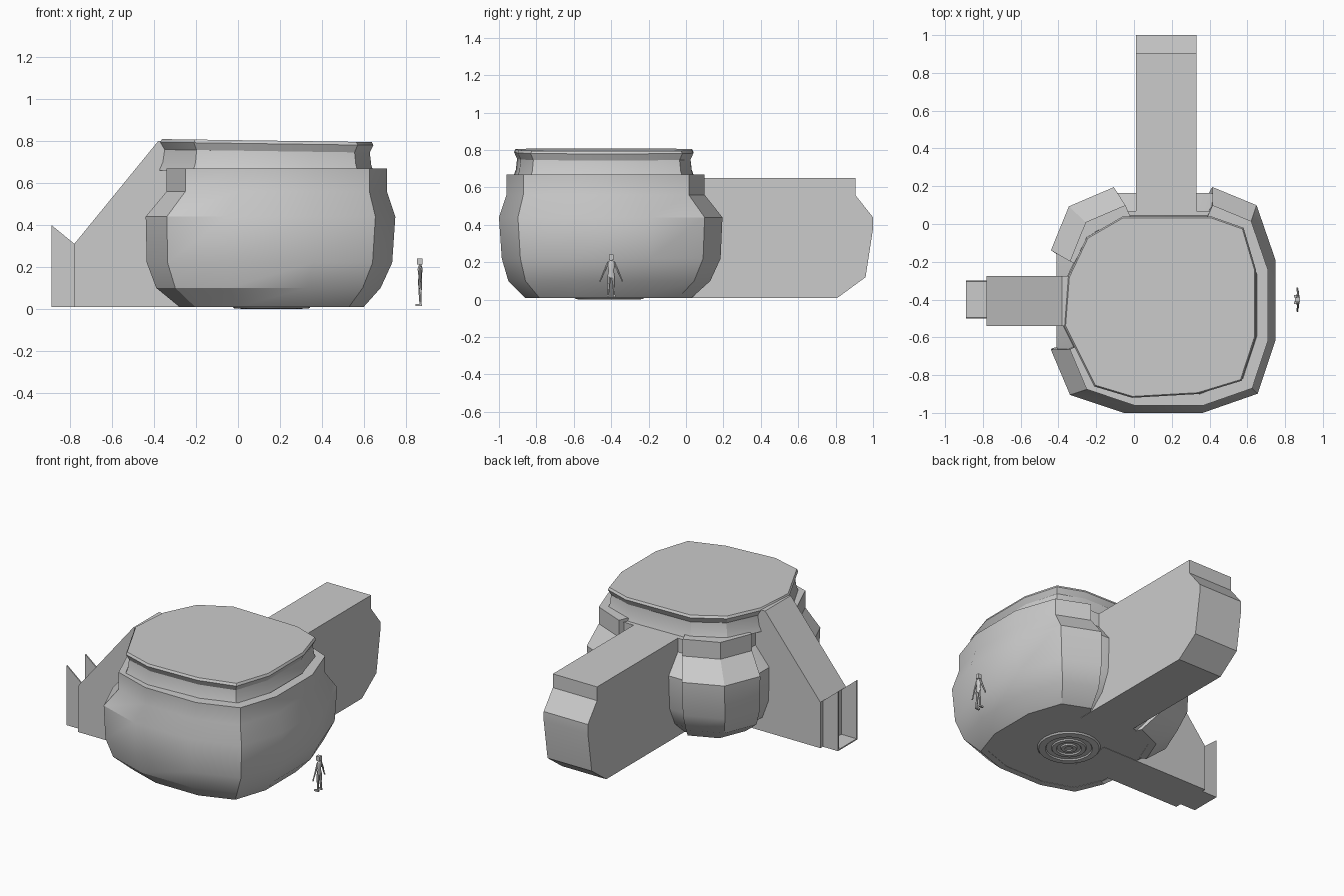
import bpy, bmesh, math
from mathutils import Vector, Matrix

cube = bpy.data.objects.get("Cube")
if cube:
    bpy.data.objects.remove(cube, do_unlink=True)

grey = bpy.data.materials.new("plain grey")
grey.use_nodes = True
grey.diffuse_color = (0.6, 0.6, 0.6, 1)
grey.node_tree.nodes["Principled BSDF"].inputs["Base Color"].default_value = (0.6, 0.6, 0.6, 1)


def finish(bm, name, angle=28):
    """Turn a bmesh into a shaded object."""
    bmesh.ops.recalc_face_normals(bm, faces=bm.faces)
    mesh = bpy.data.meshes.new(name)
    bm.to_mesh(mesh)
    bm.free()
    mesh.materials.append(grey)
    obj = bpy.data.objects.new(name, mesh)
    bpy.context.collection.objects.link(obj)
    bpy.ops.object.select_all(action='DESELECT')
    obj.select_set(True)
    bpy.context.view_layer.objects.active = obj
    bpy.ops.object.shade_smooth_by_angle(angle=math.radians(angle))
    return obj


def loft(name, rings, wrap=False, angle=28):
    """Skin closed rings; cap both ends, or join last ring to first."""
    bm = bmesh.new()
    rows = [[bm.verts.new(p) for p in ring] for ring in rings]
    n = len(rows[0])
    pairs = list(zip(rows, rows[1:])) + ([(rows[-1], rows[0])] if wrap else [])
    for a, b in pairs:
        for i in range(n):
            j = (i + 1) % n
            bm.faces.new((a[i], a[j], b[j], b[i]))
    if not wrap:
        bm.faces.new(rows[0])
        bm.faces.new(rows[-1])
    return finish(bm, name, angle)


def prism(name, profile, axis, lo, hi):
    """Extrude a side profile along x or y."""
    def place(t):
        return [(t, u, v) if axis == 'x' else (u, t, v) for u, v in profile]
    return loft(name, [place(lo), place(hi)])


# Twelve-sided plan with wider openings at the back and the arm side
plan = []
for turn, half in enumerate((0.35, 0.44, 0.44, 0.35)):
    for x, y in ((1, -half), (1, half), (0.83, 0.84)):
        for _ in range(turn):
            x, y = -y, x
        plan.append((x, y))


def plan_ring(x0, x1, y0, y1, z, inset=0):
    cx, cy = (x0 + x1) / 2, (y0 + y1) / 2
    rx, ry = (x1 - x0) / 2 - inset, (y1 - y0) / 2 - inset
    return [(cx + rx * x, cy + ry * y, z) for x, y in plan]


# Bulging shell: left, right, front, back limits and height
shell = [
    (-0.28, 0.60, -0.86, 0.03, 0.01),
    (-0.39, 0.68, -0.95, 0.13, 0.10),
    (-0.435, 0.735, -0.985, 0.185, 0.22),
    (-0.44, 0.75, -1.0, 0.195, 0.44),
    (-0.34, 0.71, -0.96, 0.10, 0.56),
    (-0.34, 0.71, -0.96, 0.10, 0.67),
]
lining = [
    (-0.28, 0.65, -0.90, 0.04, 0.67),
    (-0.24, 0.56, -0.82, -0.01, 0.01),
]
shell_rings = [plan_ring(*row) for row in shell + lining]


def shell_piece(name, indices):
    loft(name, [[ring[i] for ring in shell_rings] for i in indices])


shell_piece("main_shell", [7, 8, 9, 10, 11, 0, 1, 2, 3])
shell_piece("corner_shell", [4, 5, 6])

# Inner body seen in the openings
core = [plan_ring(*row[:4], min(max(row[4], 0.012), 0.65), inset=0.03) for row in shell]
loft("inner_body", core)

# Collar and slightly tilted roof
outline = [(-0.35, -0.28), (-0.25, -0.07), (-0.06, 0.04), (0.41, 0.04), (0.58, -0.02),
           (0.645, -0.24), (0.645, -0.60), (0.57, -0.83), (0.34, -0.90), (-0.01, -0.92),
           (-0.21, -0.86), (-0.37, -0.54)]


def collar_ring(scale, drop):
    cx, cy = 0.16, -0.43
    return [(cx + (x - cx) * scale, cy + (y - cy) * scale,
             0.795 + 0.014 * (0.64 - x) - drop) for x, y in outline]


loft("collar_roof", [collar_ring(s, d) for s, d in
                     ((1.01, 0.15), (0.98, 0.11), (0.965, 0.05), (1.0, 0.015), (0.985, 0.0))])

# Long rear wing
prism("rear_wing", [(-0.1, 0.01), (0.81, 0.01), (0.96, 0.12), (1.0, 0.38), (1.0, 0.44),
                    (0.905, 0.56), (0.905, 0.65), (-0.1, 0.65)], 'x', 0.01, 0.33)

# Sloping side wing with open end bay
prism("side_wing", [(0, 0.01), (-0.78, 0.01), (-0.78, 0.31), (-0.38, 0.80), (0, 0.78)],
      'y', -0.54, -0.275)
fin = [(-0.78, 0.01), (-0.89, 0.01), (-0.89, 0.40), (-0.78, 0.31)]
for side, y in (("front", -0.50), ("back", -0.308)):
    prism(side + "_end_fin", fin, 'y', y, y + 0.008)
prism("end_bay_floor", [(-0.78, 0.01), (-0.89, 0.01), (-0.89, 0.018), (-0.78, 0.018)],
      'y', -0.50, -0.30)

# Stepped rings under the base
steps = [(0.19, 0.014), (0.18, 0.003), (0.14, 0.0), (0.135, 0.008), (0.105, 0.008),
         (0.10, 0.0), (0.075, 0.0), (0.07, 0.008), (0.05, 0.008), (0.045, 0.0),
         (0.025, 0.0), (0.02, 0.006)]
loft("base_rings", [[(0.16 + r * math.cos(a), -0.41 + r * math.sin(a), z)
                     for a in (math.tau * i / 24 for i in range(24))] for r, z in steps])

# Standing scale figure
FX, FY = 0.868, -0.40


def limb(name, points, sides=6):
    """Tapered tube through (x, y, z, radius) points around the figure."""
    rings = []
    along = (Vector(points[-1][:3]) - Vector(points[0][:3])).to_track_quat('Z', 'Y').to_matrix()
    for x, y, z, r in points:
        centre = Vector((FX + x, FY + y, z))
        rings.append([centre + along @ Vector((r * math.cos(a), r * math.sin(a), 0))
                      for a in (math.tau * i / sides for i in range(sides))])
    return loft(name, rings, angle=40)


def box(name, centre, size):
    bm = bmesh.new()
    bmesh.ops.create_cube(bm, size=1, matrix=Matrix.Translation(centre) @ Matrix.Diagonal((*size, 1)))
    return finish(bm, name)


torso = [(0.009, 0.016, 0.115), (0.010, 0.019, 0.13), (0.008, 0.014, 0.155),
         (0.012, 0.021, 0.19), (0.008, 0.018, 0.205), (0.005, 0.006, 0.209)]
loft("figure_torso", [[(FX + rx * math.cos(a), FY + ry * math.sin(a), z)
                       for a in (math.tau * i / 8 for i in range(8))] for rx, ry, z in torso], angle=40)
limb("figure_neck", [(0, 0, 0.20, 0.006), (0, 0, 0.215, 0.006)])
box("figure_head", (FX - 0.002, FY, 0.226), (0.026, 0.024, 0.03))
for side, s in (("left", -1), ("right", 1)):
    limb(side + "_figure_arm", [(0, s * 0.016, 0.199, 0.007), (0, s * 0.038, 0.15, 0.006),
                                (-0.003, s * 0.054, 0.112, 0.004), (-0.003, s * 0.061, 0.097, 0.005)])
    limb(side + "_figure_leg", [(0, s * 0.010, 0.125, 0.010), (0, s * 0.014, 0.07, 0.007),
                                (0.002, s * 0.017, 0.02, 0.005)])
    box(side + "_figure_foot", (FX - 0.006, FY + s * 0.017, 0.019), (0.03, 0.012, 0.01))
